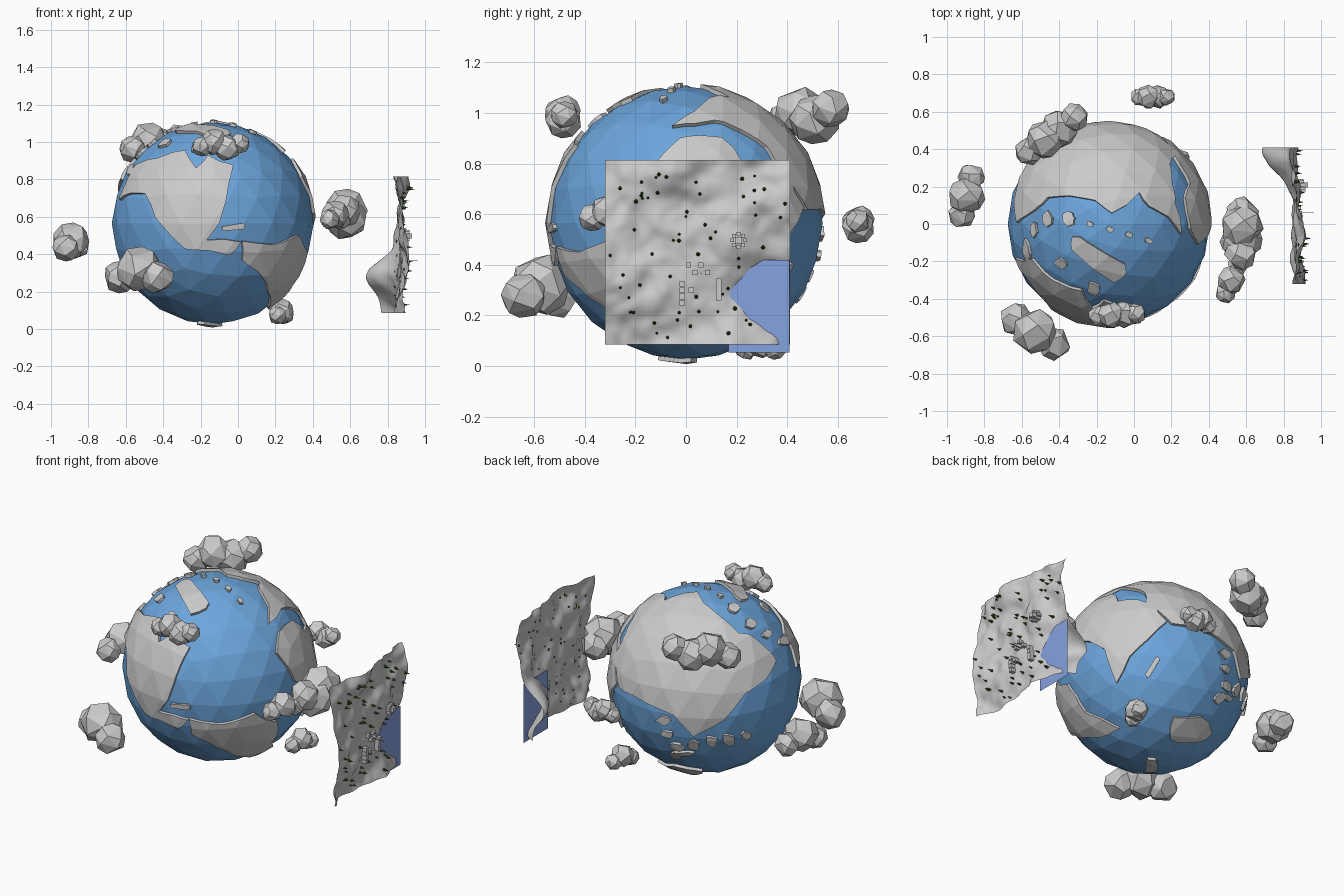
import bpy, bmesh, math, random
from mathutils import Vector, Matrix, noise

if "Cube" in bpy.data.objects:
    bpy.data.objects.remove(bpy.data.objects["Cube"])

random.seed(4)
CENTRE = Vector((-0.135, 0, 0.565))
R_SEA, R_LAND = 0.54, 0.557


def material(name, *rgb):
    m = bpy.data.materials.new(name)
    m.diffuse_color = (*rgb, 1)
    m.use_nodes = True
    m.node_tree.nodes["Principled BSDF"].inputs["Base Color"].default_value = m.diffuse_color
    return m


def finish(bm, name, mat=None, loc=(0, 0, 0)):
    me = bpy.data.meshes.new(name)
    bm.to_mesh(me)
    bm.free()
    ob = bpy.data.objects.new(name, me)
    ob.location = loc
    bpy.context.collection.objects.link(ob)
    if mat:
        me.materials.append(mat)
    return ob


# Drawing frames for coastlines: globe centre, radius, viewing direction
def frame(cx, cy, s, *d):
    d = Vector(d).normalized()
    r = Vector((1, 0, 0)) if d.z > 0.99 else Vector((0, 0, 1)).cross(d).normalized()
    return cx, cy, s, r, d.cross(r), d


H, D, U = .545, .75, .375
VIEWS = {"F": frame(213, 224, 104, 0, -1, 0), "R": frame(686, 224, 141, 1, 0, 0),
         "T": frame(1109, 224, 104, 0, 0, 1), "B": frame(706, 678, 100, -H, D, U),
         "C": frame(1152, 678, 100, H, D, -U)}


def on_sphere(view, px, py):
    cx, cy, s, r, u, d = VIEWS[view]
    p = Vector(((px - cx) / s, (cy - py) / s))
    if p.length > 0.985:
        p *= 0.985 / p.length
    return (r * p.x + u * p.y + d * math.sqrt(1 - p.length_squared)).normalized()


def roughen(pts):
    """Add a jittered midpoint to every long stretch of coast."""
    out = []
    for p, q in zip(pts, pts[1:] + pts[:1]):
        out.append(p)
        if (q - p).length > 0.15:
            out.append(((p + q) / 2 + p.cross(q).normalized() * (q - p).length
                        * random.uniform(-.1, .1)).normalized())
    return out


def land(name, pts):
    """Cut a coastline out of a slightly larger low-poly sphere and give it a rim."""
    c = sum(pts, Vector()).normalized()
    e1 = c.orthogonal().normalized()
    e2 = c.cross(e1)

    def flat(p):
        return p.dot(e1) / p.dot(c), p.dot(e2) / p.dot(c)
    poly = [flat(p) for p in pts]

    def inside(p):
        if p.dot(c) < 0.05:
            return False
        x, y = flat(p)
        hit = False
        for (x1, y1), (x2, y2) in zip(poly, poly[1:] + poly[:1]):
            if (y1 > y) != (y2 > y) and x < x1 + (y - y1) * (x2 - x1) / (y2 - y1):
                hit = not hit
        return hit
    bm = bmesh.new()
    bmesh.ops.create_icosphere(bm, subdivisions=3, radius=R_LAND)
    reach = math.cos(min(max(p.angle(c) for p in pts) + 0.3, 1.6))
    far = [f for f in bm.faces if f.calc_center_median().normalized().dot(c) < reach]
    bmesh.ops.delete(bm, geom=far, context='FACES')
    for p, q in zip(pts, pts[1:] + pts[:1]):
        bmesh.ops.bisect_plane(bm, geom=bm.verts[:] + bm.edges[:] + bm.faces[:], dist=1e-6,
                               plane_co=(0, 0, 0), plane_no=p.cross(q).normalized())
    out = [f for f in bm.faces if not inside(f.calc_center_median())]
    bmesh.ops.delete(bm, geom=out, context='FACES')
    bmesh.ops.dissolve_limit(bm, angle_limit=0.01, verts=bm.verts[:], edges=bm.edges[:])
    rim = bmesh.ops.extrude_edge_only(bm, edges=[e for e in bm.edges if e.is_boundary])
    for v in rim["geom"]:
        if isinstance(v, bmesh.types.BMVert):
            v.co *= 0.93
    bmesh.ops.recalc_face_normals(bm, faces=bm.faces[:])
    finish(bm, name, loc=CENTRE)


def strip(name, view, x1, y1, x2, y2, r):
    """Long rounded island between two points."""
    t0 = math.atan2(y2 - y1, x2 - x1) + math.pi / 2
    ring = []
    for k in range(8):
        t, rr = t0 + (k + .5) * math.pi / 4, r * random.uniform(.75, 1.3)
        x, y = (x1, y1) if k < 4 else (x2, y2)
        ring.append(on_sphere(view, x + rr * math.cos(t), y + rr * math.sin(t)))
    land(name, ring)


def chain(name, view, x1, y1, x2, y2, n, r):
    """Row of small islands."""
    for i in range(n):
        t = i / (n - 1)
        x, y = x1 + (x2 - x1) * t, y1 + (y2 - y1) * t + random.uniform(-r, r)
        strip(f"{name}_{i}", view, x - r * .3, y, x + r * .3, y + r * .3, r * random.uniform(.7, 1.1))


# Ocean
bm = bmesh.new()
bmesh.ops.create_icosphere(bm, subdivisions=3, radius=R_SEA)
finish(bm, "ocean", material("sea_blue", .15, .38, .72), CENTRE)

# Continents, sketched in several views
COASTS = {
    "north_america": [("F", [(118, 200), (135, 165), (185, 150), (196, 168), (208, 155), (234, 165), (226, 203),
                             (207, 241), (242, 243), (230, 256), (185, 250), (155, 218), (145, 194)])],
    "south_america": [("F", [(243, 242), (300, 236)]), ("C", [(1062, 692), (1080, 722), (1115, 740)]),
                      ("F", [(272, 300), (268, 285), (243, 262)])],
    "africa": [("R", [(658, 160), (680, 138), (722, 137), (742, 160), (790, 178)]),
               ("C", [(1160, 630), (1122, 669), (1110, 696), (1097, 660), (1069, 648)])],
    "eurasia": [("R", [(672, 125)]), ("T", [(1150, 206), (1140, 192), (1112, 213), (1095, 200), (1047, 197),
                (1035, 209)]), ("B", [(778, 658), (745, 690), (692, 734), (672, 712)]),
                ("C", [(1190, 634), (1165, 632)]), ("R", [(780, 172), (768, 146), (715, 120)])],
}
for name, parts in COASTS.items():
    land(name, roughen([on_sphere(v, *p) for v, ps in parts for p in ps]))

# Large and small islands
strip("arctic_island", "T", 1078, 246, 1117, 271, 10)
strip("southern_continent", "C", 1178, 741, 1197, 737, 13)
strip("african_island", "C", 1141, 687, 1150, 672, 3)
strip("caribbean_island", "F", 225, 229, 242, 227, 3)
strip("polar_island", "C", 1149, 773, 1153, 773, 5)
chain("south_isles", "B", 674, 752, 746, 734, 5, 5)
chain("east_isles", "B", 735, 603, 786, 641, 4, 4)
chain("tropic_isles", "C", 1222, 662, 1226, 706, 4, 4)
chain("arctic_isles", "T", 1070, 216, 1150, 238, 5, 3)
chain("northern_isles", "T", 1060, 268, 1094, 294, 2, 6)


# Clouds: rows of irregular faceted balls, largest in the middle
def cloud(name, a, b, r, n):
    bm = bmesh.new()
    a, b = Vector(a), Vector(b)
    for i in range(n):
        t = i / (n - 1)
        p = a.lerp(b, t) + Vector((0, 0, (i % 2 - .5) * r * .35))
        rr = r * (.75 + .27 * math.sin(math.pi * t))
        dots = []
        for k in range(20):
            h, turn = 1 - (k + .5) / 10, k * 2.4 + random.uniform(-.25, .25) + i
            w = math.sqrt(1 - h * h)
            dots.append(bm.verts.new(p + Vector((w * math.cos(turn), w * math.sin(turn), h)) * rr))
        bmesh.ops.convex_hull(bm, input=dots)
    bmesh.ops.dissolve_limit(bm, angle_limit=.15, verts=bm.verts[:], edges=bm.edges[:])
    finish(bm, "cloud_" + name)


cloud("west", (-.92, .05, .45), (-.87, .25, .46), .1, 3)
cloud("south_west", (-.63, -.51, .3), (-.43, -.64, .3), .123, 3)
cloud("east", (.58, .06, .62), (.57, -.16, .61), .12, 4)
cloud("east_tail", (.55, -.23, .6), (.49, -.37, .6), .075, 3)
cloud("north_west", (-.56, .39, .98), (-.32, .57, 1), .105, 4)
cloud("north", (-.19, -.49, .99), (.01, -.48, .98), .075, 4)
cloud("back", (.03, .68, .56), (.17, .68, .56), .067, 4)
cloud("low", (.21, .24, .085), (.25, .35, .085), .067, 3)


# Upright terrain tile with a bay
def bump(y, z, cy, cz, ry, rz):
    return math.exp(-((y - cy) / ry) ** 2 - ((z - cz) / rz) ** 2)


def height(y, z):
    p = Vector((y, z, .3))
    bay = bump(y, z, .38, .28, .17, .12)
    n = noise.noise(p * 5) * .045 + noise.noise(p * 12) * .022 + noise.noise(p * 25) * .006
    dip = .175 * bay + .12 * bump(y, z, .46, .09, .08, .09)
    return .876 + n * (1 - .5 * bump(y, z, .35, .25, .2, .2)) - dip - .06 * bump(y, z, .36, .8, .13, .13)


bm = bmesh.new()
bmesh.ops.create_grid(bm, x_segments=56, y_segments=56, size=.365)
for v in bm.verts:
    y, z = v.co.x + .045, v.co.y + .45
    v.co = (height(y, z), y, z)
for f in bm.faces:
    f.smooth = True
finish(bm, "terrain")

# Lake sheet
bm = bmesh.new()
bmesh.ops.create_grid(bm, size=.5, matrix=Matrix.Translation((.83, .288, .237))
                      @ Matrix.Diagonal((1, .24, .365, 1)) @ Matrix.Rotation(math.pi / 2, 4, 'Y'))
finish(bm, "lake", material("lake_blue", .24, .36, .75))

# Trees growing out of the tile, on dry ground only
bm = bmesh.new()
for i in range(64):
    y, z = random.uniform(-.31, .4), random.uniform(.09, .81)
    x, s = height(y, z), random.uniform(.7, 1.15)
    if x > .835:
        bmesh.ops.create_cone(bm, cap_ends=True, segments=6, radius1=.008 * s, radius2=0, depth=.034 * s,
            matrix=Matrix.Translation((x + .015 * s, y, z)) @ Matrix.Rotation(math.pi / 2, 4, 'Y'))
finish(bm, "trees", material("tree_green", .04, .11, .01))


# Village, ring of houses and mast
def block(bm, y, z, w, h):
    bmesh.ops.create_cube(bm, matrix=Matrix.Translation((height(y, z) + h / 2, y, z))
                          @ Matrix.Diagonal((h, w, w, 1)), size=1)


bm = bmesh.new()
for k in range(4):
    block(bm, -.015, .25 + k * .025, .022, .03)
    block(bm, .13, .27 + k * .022, .022, .03)
    block(bm, .01 + k * .025, .4 - k % 2 * .03, .02, .025)
block(bm, .02, .3, .022, .03)
finish(bm, "village")
bm = bmesh.new()
block(bm, .208, .497, .026, .04)
for k in range(8):
    t = k * math.pi / 4
    block(bm, .208 + .026 * math.cos(t), .497 + .026 * math.sin(t), .015, .025)
finish(bm, "ring_houses")
bm = bmesh.new()
block(bm, .06, .365, .004, .09)
finish(bm, "mast")
